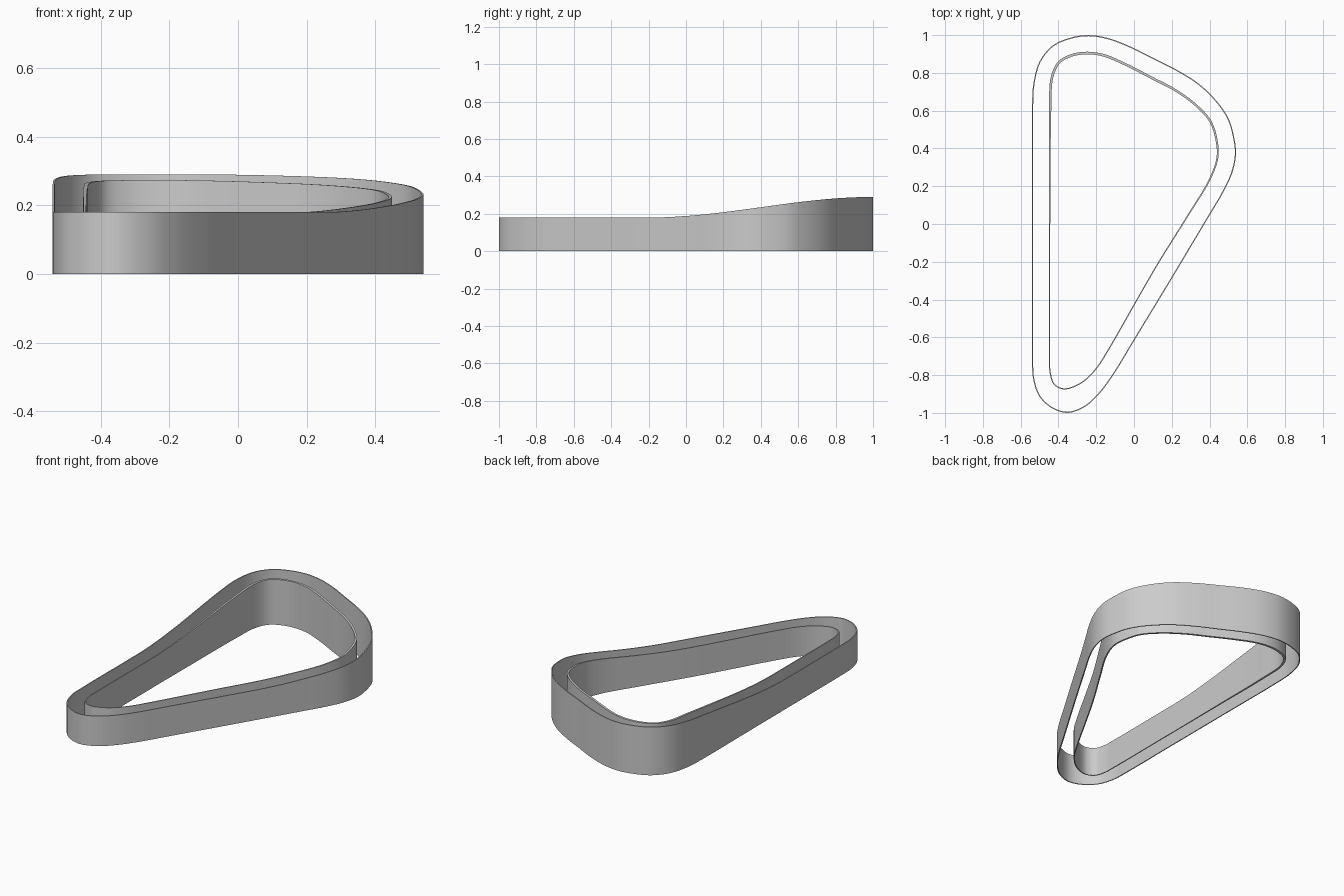
import bpy, bmesh
from mathutils import Vector

if "Cube" in bpy.data.objects:
    bpy.data.objects.remove(bpy.data.objects["Cube"])

# Plan outlines of the two walls, clockwise from the left side
OUTER = [(-.54, -.7), (-.54, -.3), (-.54, .2), (-.54, .6), (-.533, .74), (-.50, .86), (-.43, .945),
         (-.33, .988), (-.24, 1), (-.14, .985), (-.02, .94), (.1, .88), (.22, .82), (.34, .745),
         (.43, .66), (.5, .56), (.53, .46), (.54, .37), (.52, .27), (.47, .163), (.4, .045),
         (.2, -.29), (0, -.62), (-.1, -.785), (-.18, -.895), (-.26, -.968), (-.35, -1),
         (-.43, -.978), (-.5, -.915), (-.534, -.82)]
INNER = [(-.45, -.7), (-.45, -.3), (-.45, .2), (-.45, .6), (-.44, .78), (-.40, .862), (-.33, .9),
         (-.25, .912), (-.16, .9), (-.05, .855), (.1, .778), (.22, .715), (.33, .635), (.41, .545),
         (.443, .44), (.446, .35), (.405, .235), (.28, .03), (.13, -.21), (0, -.435), (-.12, -.645),
         (-.2, -.77), (-.28, -.845), (-.37, -.876), (-.425, -.85), (-.447, -.785)]


def smooth_loop(points, steps=8):
    """Closed centripetal spline through the points."""
    p = [Vector(q) for q in points]
    n, out = len(p), []
    for i in range(n):
        a, b, c, d = (p[(i + k) % n] for k in (-1, 0, 1, 2))
        t1 = (b - a).length ** .5
        t2 = t1 + (c - b).length ** .5
        t3 = t2 + (d - c).length ** .5
        for s in range(steps):
            t = t1 + (t2 - t1) * s / steps
            a1 = a.lerp(b, t / t1)
            a2 = b.lerp(c, (t - t1) / (t2 - t1))
            a3 = c.lerp(d, (t - t2) / (t3 - t2))
            b1 = a1.lerp(a2, t / t2)
            b2 = a2.lerp(a3, (t - t1) / (t3 - t1))
            out.append(b1.lerp(b2, (t - t1) / (t2 - t1)))
    return out


def rise(y):
    s = min(max((y + .2) / 1.2, 0), 1)
    return s * s * (3 - 2 * s)


def wall(name, outline, base, gain, thick, extra):
    """Thin ring whose rim climbs toward the back."""
    pts = smooth_loop(outline)
    n = len(pts)
    bm = bmesh.new()
    rings = []
    for i, q in enumerate(pts):
        t = (pts[(i + 1) % n] - pts[i - 1]).normalized()
        r = q + Vector((t.y, -t.x)) * (thick + extra * rise(q.y))
        z = base + gain * rise(q.y)
        rings.append([bm.verts.new((v.x, v.y, h)) for v, h in ((q, 0), (q, z), (r, z), (r, 0))])
    for i in range(n):
        a, b = rings[i], rings[(i + 1) % n]
        for k in range(4):
            bm.faces.new((a[k], a[(k + 1) % 4], b[(k + 1) % 4], b[k]))
    bmesh.ops.recalc_face_normals(bm, faces=bm.faces)
    mesh = bpy.data.meshes.new(name)
    bm.to_mesh(mesh)
    bm.free()
    ob = bpy.data.objects.new(name, mesh)
    bpy.context.collection.objects.link(ob)
    bpy.ops.object.select_all(action='DESELECT')
    ob.select_set(True)
    bpy.context.view_layer.objects.active = ob
    bpy.ops.object.shade_smooth_by_angle(angle=.6)


# Outer and inner walls
wall("outer_wall", OUTER, .18, .11, .006, 0)
wall("inner_wall", INNER, .178, .097, .006, .008)
